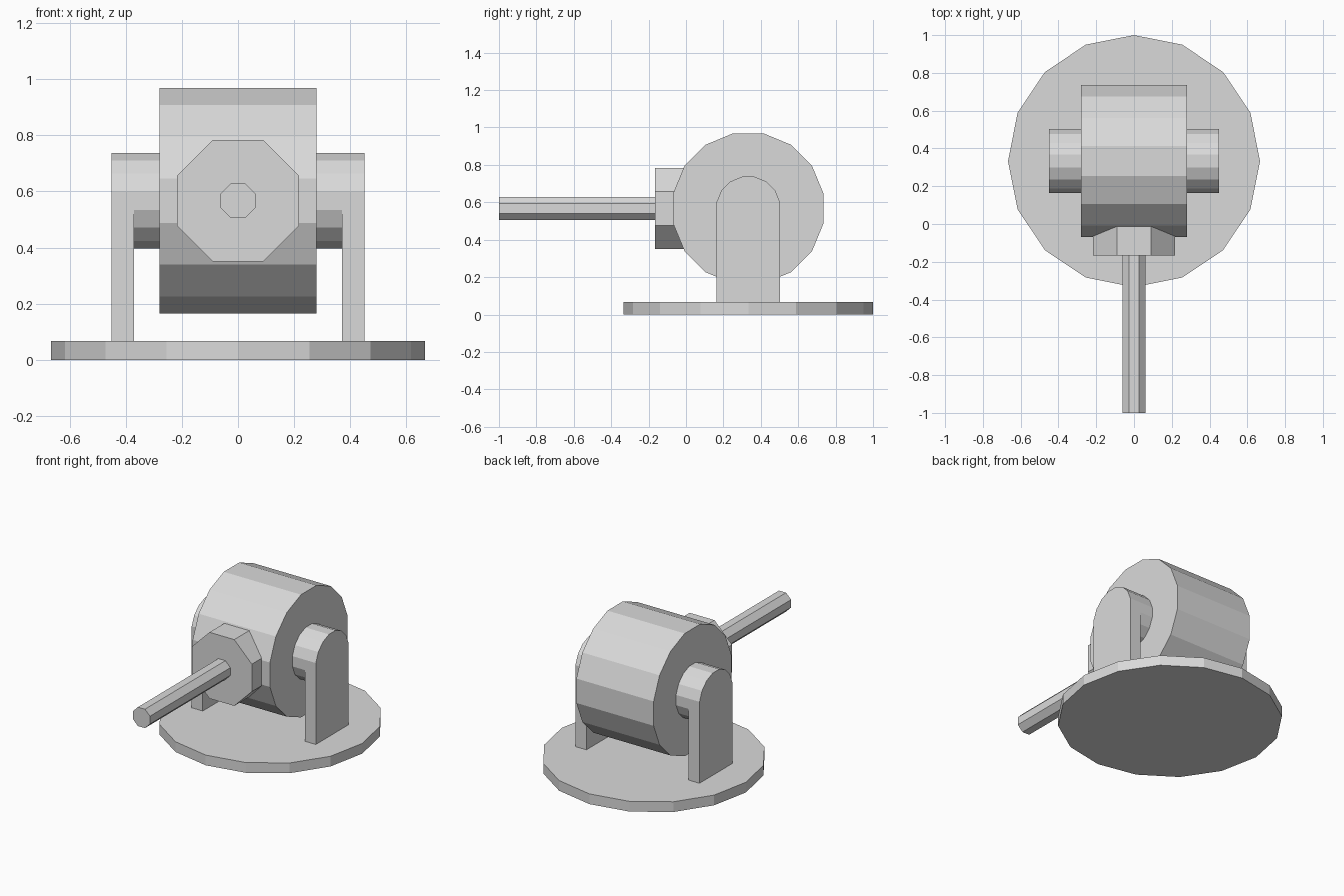
import bpy
import bmesh
from math import pi, sin, cos
from mathutils import Vector

cube = bpy.data.objects.get("Cube")
if cube:
    bpy.data.objects.remove(cube, do_unlink=True)

grey = bpy.data.materials.new("light grey")
grey.use_nodes = True
colour = (0.7, 0.7, 0.7, 1)
grey.diffuse_color = colour
grey.node_tree.nodes["Principled BSDF"].inputs["Base Color"].default_value = colour

CENTRE_Y, AXIS_Z = 0.333, 0.567
PLATE_TOP = 0.067


def ring(cu, cv, radius, sides, phase=0.5):
    """Regular polygon; phase 0.5 puts flat sides on the axes."""
    step = 2 * pi / sides
    return [(cu + radius * cos((i + phase) * step),
             cv + radius * sin((i + phase) * step)) for i in range(sides)]


def prism(name, profile, axis, start, end):
    """Extrude a flat profile along the x, y or z axis."""
    place = {"x": lambda u, v: (start, u, v),
             "y": lambda u, v: (u, start, v),
             "z": lambda u, v: (u, v, start)}[axis]
    travel = Vector([(end - start) * (a == axis) for a in "xyz"])
    bm = bmesh.new()
    face = bm.faces.new([bm.verts.new(place(u, v)) for u, v in profile])
    out = bmesh.ops.extrude_face_region(bm, geom=[face], use_keep_orig=True)
    top = [g for g in out["geom"] if isinstance(g, bmesh.types.BMVert)]
    bmesh.ops.translate(bm, verts=top, vec=travel)
    bmesh.ops.recalc_face_normals(bm, faces=bm.faces)
    mesh = bpy.data.meshes.new(name)
    bm.to_mesh(mesh)
    bm.free()
    mesh.materials.append(grey)
    obj = bpy.data.objects.new(name, mesh)
    bpy.context.collection.objects.link(obj)
    return obj


# Round base plate
prism("base_plate", ring(0, CENTRE_Y, 0.667, 16, 0), "z", 0, PLATE_TOP)

# Horizontal drum
prism("drum", ring(CENTRE_Y, AXIS_Z, 0.41, 16), "x", -0.28, 0.28)

# Stub axles and arched supports on both sides
axle = ring(CENTRE_Y, AXIS_Z, 0.173, 16)
arch = axle[:8]
support = arch + [(arch[-1][0], PLATE_TOP), (arch[0][0], PLATE_TOP)]
for side, s in (("left", 1), ("right", -1)):
    prism(side + "_axle", axle, "x", s * 0.28, s * 0.37)
    prism(side + "_support", support, "x", s * 0.37, s * 0.45)

# Octagonal collar and barrel
prism("collar", ring(0, AXIS_Z, 0.235, 8), "y", -0.167, 0.1)
prism("barrel", ring(0, AXIS_Z, 0.067, 8), "y", -1, -0.167)
